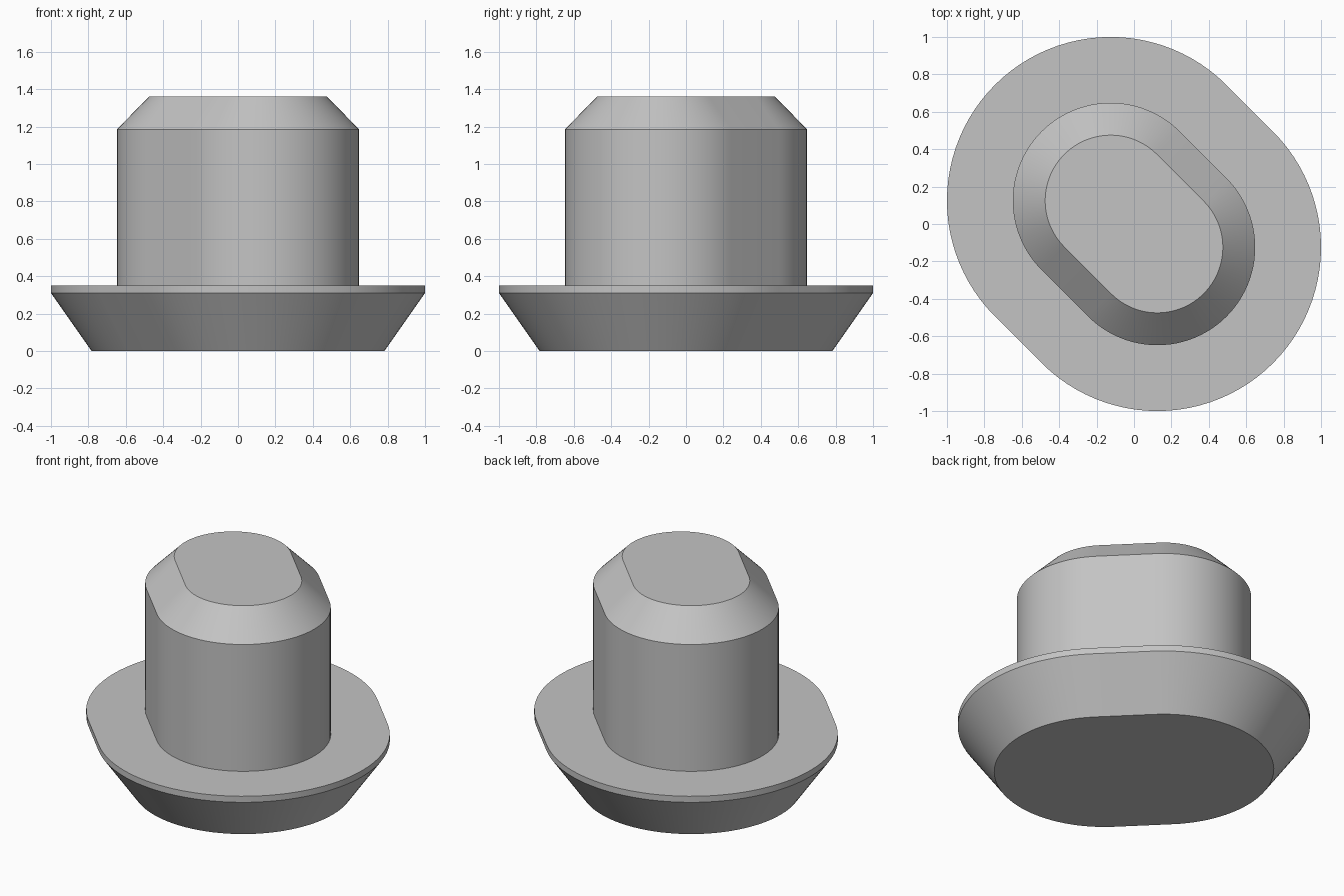
import bpy
import bmesh
from math import pi, cos, sin, radians

cube = bpy.data.objects.get("Cube")
if cube:
    bpy.data.objects.remove(cube, do_unlink=True)

# Plain grey
GREY = (0.55, 0.55, 0.55, 1.0)
mat = bpy.data.materials.new("plain_grey")
mat.use_nodes = True
mat.diffuse_color = GREY
mat.node_tree.nodes["Principled BSDF"].inputs["Base Color"].default_value = GREY

OFFSET = 0.125     # end-arc centres lie on the diagonal
ARC_STEPS = 48     # segments per half circle


def oblong_ring(bm, radius, z):
    """Ring of vertices round a rounded slot lying on the diagonal."""
    ring = []
    for side in (1, -1):
        start = pi / 4 if side == 1 else 5 * pi / 4
        for i in range(ARC_STEPS + 1):
            a = start + pi * i / ARC_STEPS
            ring.append(bm.verts.new((-side * OFFSET + radius * cos(a),
                                      side * OFFSET + radius * sin(a), z)))
    return ring


# Profile (radius, height): tapered foot, thin rim, straight stem, chamfered top
profile = [(0.658, 0), (0.875, 0.31), (0.875, 0.35),
           (0.523, 0.35), (0.523, 1.185), (0.35, 1.36)]

bm = bmesh.new()
rings = [oblong_ring(bm, r, z) for r, z in profile]
for low, high in zip(rings, rings[1:]):
    n = len(low)
    for i in range(n):
        j = (i + 1) % n
        bm.faces.new((low[i], low[j], high[j], high[i]))

# Flat end caps
bm.faces.new(list(reversed(rings[0])))
bm.faces.new(rings[-1])
bmesh.ops.recalc_face_normals(bm, faces=bm.faces)

mesh = bpy.data.meshes.new("oblong_plug")
bm.to_mesh(mesh)
bm.free()
mesh.materials.append(mat)
plug = bpy.data.objects.new("oblong_plug", mesh)
bpy.context.collection.objects.link(plug)

# Smooth curved walls, crisp rims
bpy.ops.object.select_all(action="DESELECT")
plug.select_set(True)
bpy.context.view_layer.objects.active = plug
bpy.ops.object.shade_smooth_by_angle(angle=radians(25))
